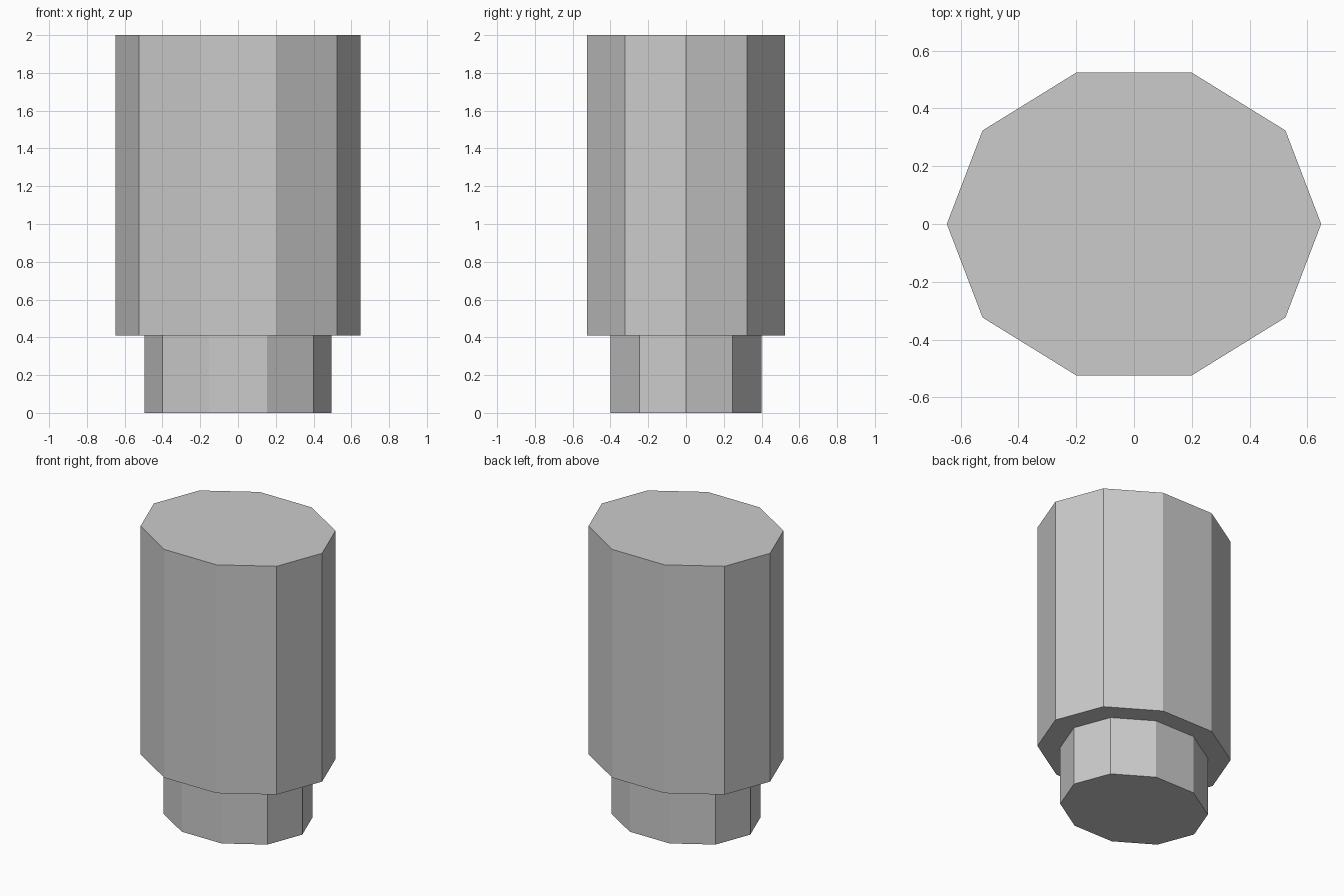
import bpy

if "Cube" in bpy.data.objects:
    bpy.data.objects.remove(bpy.data.objects["Cube"])

SIDES = 10
Y_SQUASH = 0.85


def decagon_prism(name, radius, z0, z1):
    # Ten-sided prism, corner on +x, flattened along y
    bpy.ops.mesh.primitive_cylinder_add(vertices=SIDES, radius=radius, depth=z1 - z0)
    obj = bpy.context.object
    obj.name = name
    for v in obj.data.vertices:
        x, y, z = v.co
        # quarter turn puts a corner on the x axis
        v.co = (y, -x * Y_SQUASH, z + (z0 + z1) / 2)
    return obj


# Narrow neck at the bottom
decagon_prism("neck", 0.495, 0.0, 0.41)
# Wide body on top
decagon_prism("body", 0.648, 0.41, 2.0)
